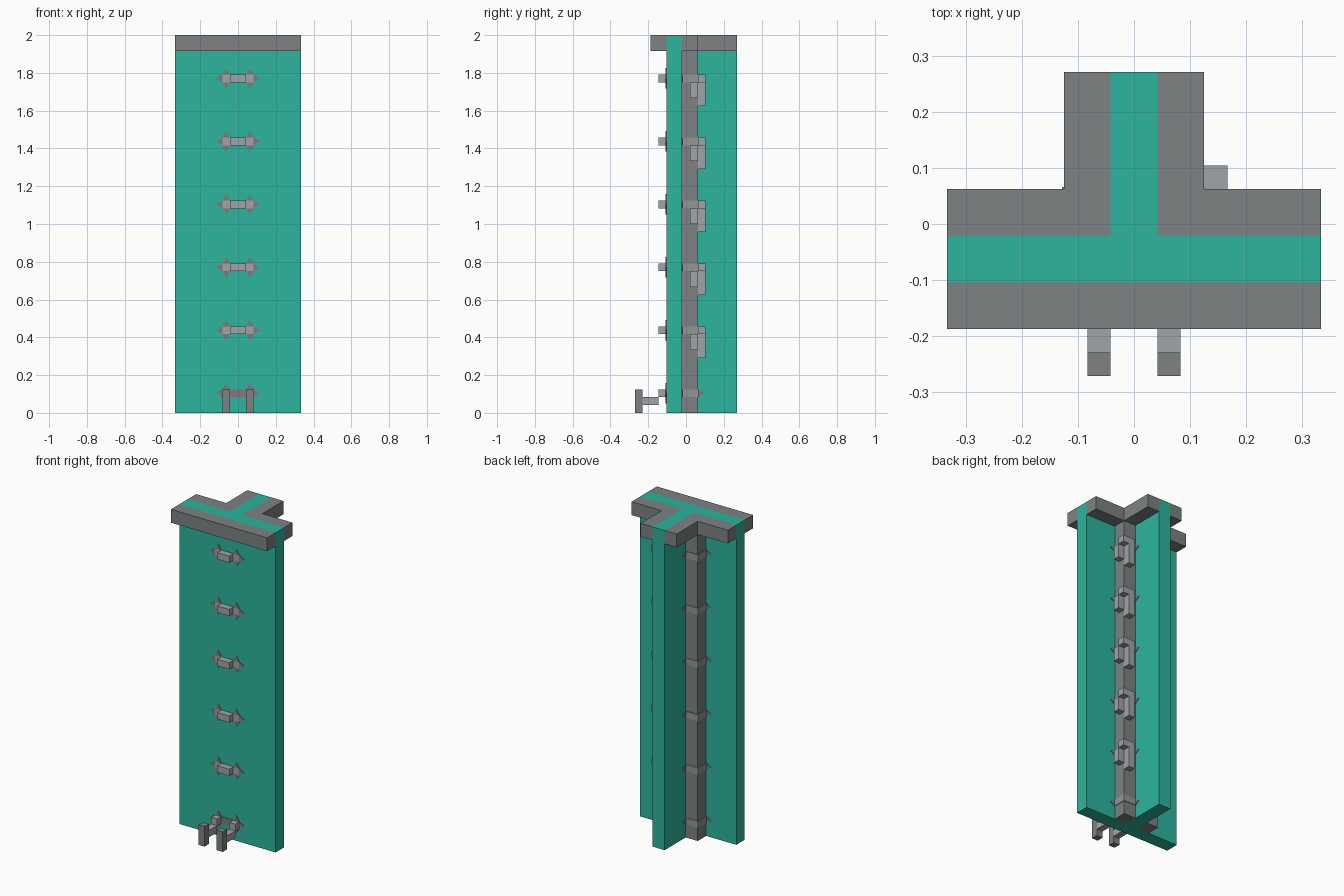
import bpy, bmesh
from mathutils import Vector

if "Cube" in bpy.data.objects:
    bpy.data.objects.remove(bpy.data.objects["Cube"], do_unlink=True)

U = 1 / 24      # grid unit of the design
T = 0.08        # thickness of painted plates, in grid units


def material(name, rgb):
    m = bpy.data.materials.new(name)
    m.use_nodes = True
    m.diffuse_color = (*rgb, 1)
    m.node_tree.nodes["Principled BSDF"].inputs["Base Color"].default_value = (*rgb, 1)
    return m


TEAL = material("teal", (0.025, 0.462, 0.337))
GREY = material("mid grey", (0.205, 0.223, 0.223))
LIGHT = material("light grey", (0.352, 0.376, 0.386))
BAND = material("band grey", (0.29, 0.305, 0.31))
TIP = material("warm grey", (0.225, 0.195, 0.205))


def solid(name, points, push, mat):
    """Extrude a flat outline along a vector."""
    bm = bmesh.new()
    face = bm.faces.new([bm.verts.new(Vector(p) * U) for p in points])
    ext = bmesh.ops.extrude_face_region(bm, geom=[face], use_keep_orig=True)
    moved = [v for v in ext["geom"] if isinstance(v, bmesh.types.BMVert)]
    bmesh.ops.translate(bm, verts=moved, vec=Vector(push) * U)
    bmesh.ops.recalc_face_normals(bm, faces=bm.faces)
    me = bpy.data.meshes.new(name)
    bm.to_mesh(me)
    bm.free()
    me.materials.append(mat)
    ob = bpy.data.objects.new(name, me)
    bpy.context.collection.objects.link(ob)
    return ob


def prism(name, outline, z0, z1, mat):
    return solid(name, [(x, y, z0) for x, y in outline], (0, 0, z1 - z0), mat)


def box(name, x, y, z, mat):
    corners = [(x[0], y[0]), (x[1], y[0]), (x[1], y[1]), (x[0], y[1])]
    return prism(name, corners, z[0], z[1], mat)


def tip(name, base, out, side, normal):
    """Flat triangular point lying on a wall."""
    b, o, s = Vector(base), Vector(out), Vector(side)
    return solid(name, [b - s * 0.5, b + s * 0.5, b + o * 0.8], Vector(normal) * T, TIP)


# T-shaped wall
prism("wall", [(-8, -2.5), (8, -2.5), (8, -0.5), (1, -0.5), (1, 6.5),
               (-1, 6.5), (-1, -0.5), (-8, -0.5)], 0, 48, TEAL)

# Cap trim and corner posts
box("front_cap", (-8, 8), (-4.5, -2.5), (46, 48), GREY)
for s, label in ((1, "left"), (-1, "right")):
    outline = [(1, -0.5), (8, -0.5), (8, 1.5), (3, 1.5), (3, 6.5), (1, 6.5)]
    prism(label + "_back_cap", [(s * x, y) for x, y in outline], 46, 48, GREY)
    box(label + "_post", (s, 3 * s), (-0.5, 1.5), (0, 46), GREY)

X, Y, Z = Vector((1, 0, 0)), Vector((0, 1, 0)), Vector((0, 0, 1))
for row in range(6):
    z = 2.5 + 8 * row
    level = (z - 0.5, z + 0.5)
    for s, label in ((1, "left"), (-1, "right")):
        # Front square plate with points around it
        box(label + "_front_plate", (s, 2 * s), (-2.5 - T, -2.5), level, LIGHT)
        centre = Vector((1.5 * s, -2.5, z))
        for out, side in ((X * s, Z), (Z, X), (-Z, X)):
            tip(label + "_front_point", centre + out * 0.5, out, side, -Y)
        # Band round the corner post, ending in points on the wall
        band = [(1, 1.5), (3, 1.5), (3, -0.5), (3 + T, -0.5), (3 + T, 1.5 + T), (1, 1.5 + T)]
        prism(label + "_post_band", [(s * x, y) for x, y in band], *level, BAND)
        tip(label + "_wall_point", (3 * s, -0.5, z), X * s, Z, Y)
        tip(label + "_stem_point", (s, 1.5, z), Y, Z, X * s)
        # Standing feet at the bottom row
        if row == 0:
            box(label + "_lug", (s, 2 * s), (-3.5, -2.5), (2, 3), LIGHT)
            box(label + "_foot_arm", (s, 2 * s), (-5.5, -3.5), (1, 2), LIGHT)
            box(label + "_foot", (s, 2 * s), (-6.5, -5.5), (0, 3), GREY)
    if row == 0:
        box("front_strip", (-1, 1), (-2.5 - T, -2.5), level, TIP)
    else:
        # Front handle and the hanging bracket on the left post
        box("front_handle", (-1, 1), (-3.5, -2.5), level, LIGHT)
        box("bracket_corner", (3, 4), (1.5, 2.5), level, LIGHT)
        box("bracket_side", (3, 4), (0.5, 1.5), (z - 2.5, z - 0.5), LIGHT)
        box("bracket_back", (2, 3), (1.5, 2.5), (z - 3.5, z + 0.5), LIGHT)
